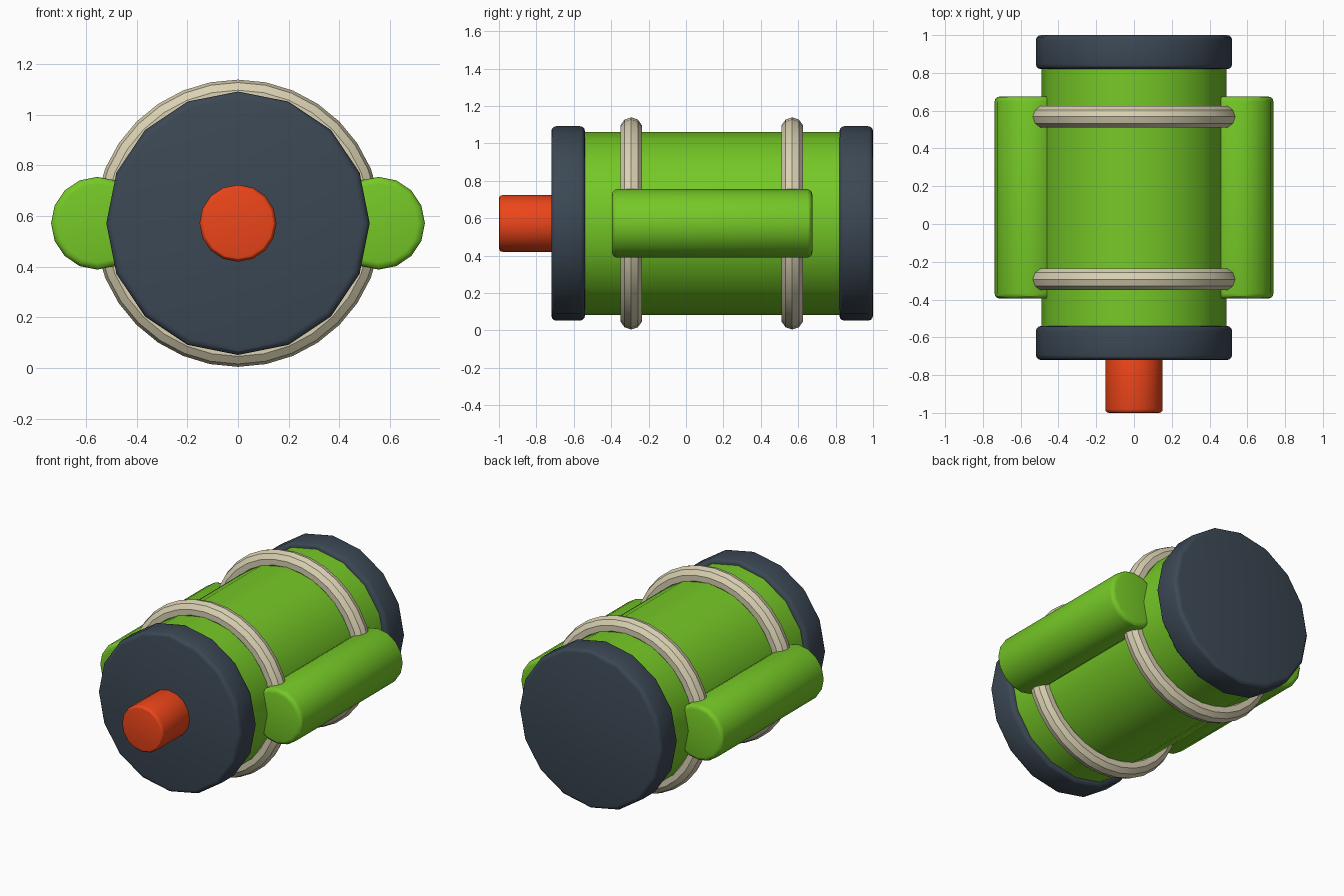
import bpy
from math import pi, radians

if "Cube" in bpy.data.objects:
    bpy.data.objects.remove(bpy.data.objects["Cube"])

CZ = 0.572  # height of the long axis


def material(name, rgb):
    m = bpy.data.materials.new(name)
    m.diffuse_color = (*rgb, 1)
    m.use_nodes = True
    m.node_tree.nodes["Principled BSDF"].inputs["Base Color"].default_value = m.diffuse_color
    return m


green = material("green", (0.18, 0.58, 0.02))
slate = material("slate", (0.045, 0.065, 0.09))
red = material("red", (0.85, 0.06, 0.01))
cream = material("cream", (0.70, 0.64, 0.45))


def finish(ob, name, mat):
    ob.name = name
    ob.data.materials.append(mat)
    bpy.ops.object.shade_smooth_by_angle(angle=radians(30))


def drum(name, x, y0, y1, r, mat, bevel=0.0):
    """16-sided cylinder along y with softened rims."""
    bpy.ops.mesh.primitive_cylinder_add(
        vertices=16, radius=r, depth=y1 - y0,
        location=(x, (y0 + y1) / 2, CZ), rotation=(pi / 2, 0, 0))
    ob = bpy.context.object
    if bevel:
        b = ob.modifiers.new("rim", 'BEVEL')
        b.width = bevel
        b.segments = 3
        b.limit_method = 'ANGLE'
        b.angle_limit = radians(40)
        bpy.ops.object.modifier_apply(modifier=b.name)
    finish(ob, name, mat)


# main tank and end caps
drum("tank_body", 0, -0.60, 0.88, 0.49, green)
drum("front_cap", 0, -0.72, -0.54, 0.52, slate, 0.027)
drum("back_cap", 0, 0.82, 1.0, 0.52, slate, 0.027)

# nozzle on the front
drum("nozzle", 0, -1.0, -0.68, 0.152, red, 0.02)

# side pods
for side, x in (("left", -0.555), ("right", 0.555)):
    drum(side + "_pod", x, -0.395, 0.675, 0.183, green, 0.027)

# strap rings
for label, y in (("front", -0.293), ("back", 0.568)):
    bpy.ops.mesh.primitive_torus_add(
        major_radius=0.507, minor_radius=0.06, major_segments=32,
        minor_segments=10, location=(0, y, CZ), rotation=(pi / 2, 0, 0))
    finish(bpy.context.object, label + "_ring", cream)
    bpy.ops.object.shade_smooth()
